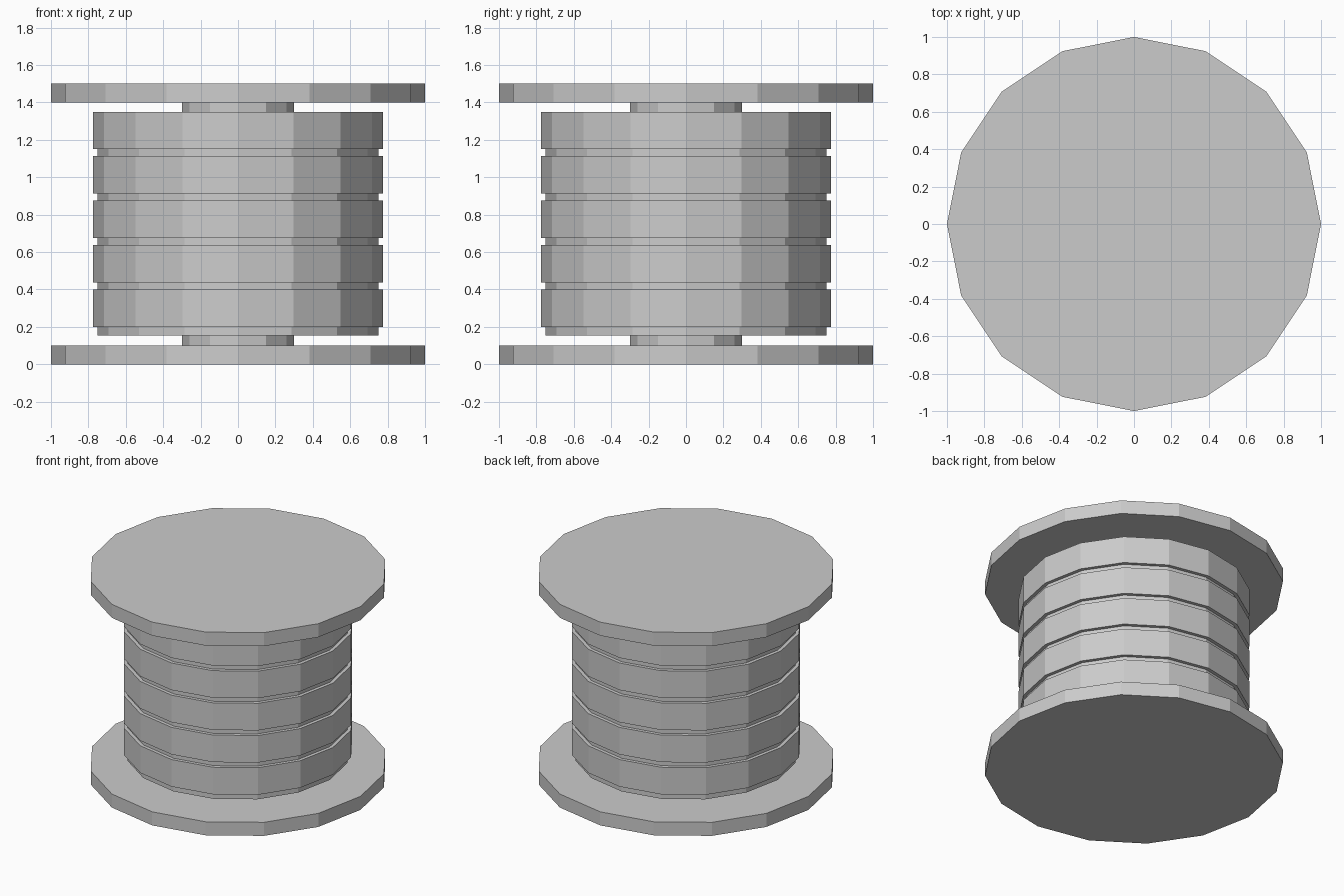
import bpy

if "Cube" in bpy.data.objects:
    bpy.data.objects.remove(bpy.data.objects["Cube"])


def disc(name, radius, z0, z1, sides=16):
    """Flat-shaded upright cylinder from z0 to z1 with a corner on +x."""
    bpy.ops.mesh.primitive_cylinder_add(
        vertices=sides, radius=radius, depth=z1 - z0, location=(0, 0, (z0 + z1) / 2))
    obj = bpy.context.object
    obj.name = name
    return obj


# End flanges
disc("bottom_flange", 1.0, 0.0, 0.1)
disc("top_flange", 1.0, 1.4, 1.5)

# Core between the flanges
disc("core", 0.3, 0.1, 1.4, sides=12)

# Wound cable body
disc("winding", 0.75, 0.155, 1.345)

# Raised bands around the winding
for i in range(5):
    z = 0.2 + 0.2375 * i
    disc(f"winding_band_{i + 1}", 0.775, z, z + 0.2)
